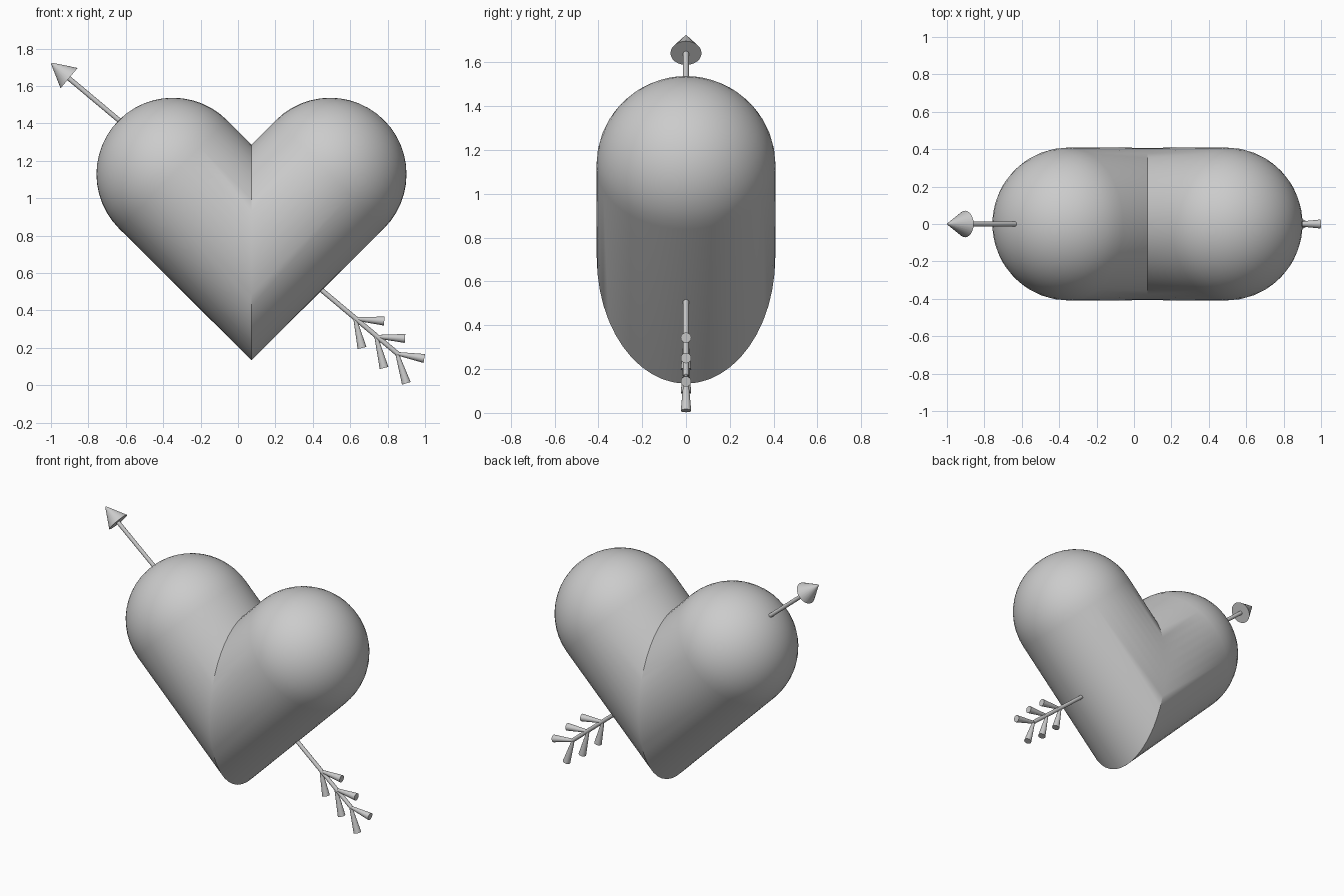
import bpy, bmesh, math
from mathutils import Vector, Matrix

if "Cube" in bpy.data.objects:
    bpy.data.objects.remove(bpy.data.objects["Cube"])


def add_object(name, bm):
    bmesh.ops.recalc_face_normals(bm, faces=bm.faces)
    mesh = bpy.data.meshes.new(name)
    bm.to_mesh(mesh)
    bm.free()
    ob = bpy.data.objects.new(name, mesh)
    bpy.context.collection.objects.link(ob)
    bpy.ops.object.select_all(action='DESELECT')
    ob.select_set(True)
    bpy.context.view_layer.objects.active = ob
    bpy.ops.object.shade_smooth_by_angle(angle=math.radians(30))
    return ob


def rod(name, start, end, r_start, r_end, sides=16):
    """Tapered rod between two (x, z) points in the y = 0 plane."""
    a, b = Vector((start[0], 0, start[1])), Vector((end[0], 0, end[1]))
    rot = (b - a).to_track_quat('Z', 'Y').to_matrix().to_4x4()
    bm = bmesh.new()
    bmesh.ops.create_cone(bm, cap_ends=True, segments=sides, radius1=r_start,
                          radius2=r_end, depth=(b - a).length,
                          matrix=Matrix.Translation((a + b) / 2) @ rot)
    return add_object(name, bm)


# Heart: a capsule tilted 45 degrees, cut at the middle plane and mirrored
R, CENTRE_X, AXIS_Z, REACH = 0.409, 0.072, 0.708, 0.42
bm = bmesh.new()
bmesh.ops.create_uvsphere(bm, u_segments=48, v_segments=24, radius=R)
for v in bm.verts:
    if v.co.z < -1e-4:
        v.co.z -= 1.2
bm.transform(Matrix.Translation((REACH, 0, REACH)) @ Matrix.Rotation(math.radians(45), 4, 'Y'))
bmesh.ops.bisect_plane(bm, geom=bm.verts[:] + bm.edges[:] + bm.faces[:],
                       plane_co=(0, 0, 0), plane_no=(1, 0, 0), clear_inner=True)
bmesh.ops.mirror(bm, geom=bm.verts[:] + bm.edges[:] + bm.faces[:],
                 axis='X', merge_dist=0.0005)
bmesh.ops.remove_doubles(bm, verts=bm.verts[:], dist=0.0005)
bm.transform(Matrix.Translation((CENTRE_X, 0, AXIS_Z)))
add_object("heart", bm)

# Arrow shaft and head
rod("arrow_shaft", (-0.91, 1.646), (0.855, 0.167), 0.013, 0.013)
rod("arrow_head", (-0.903, 1.642), (-0.997, 1.721), 0.071, 0.004, 24)

# Feathers: three pairs of flaring rods (root, upper end, lower end)
pairs = [((0.626, 0.355), (0.782, 0.343), (0.663, 0.199)),
         ((0.738, 0.260), (0.893, 0.250), (0.781, 0.092)),
         ((0.850, 0.169), (0.996, 0.143), (0.900, 0.010))]
for i, (root, upper, lower) in enumerate(pairs, 1):
    rod(f"feather_upper_{i}", root, upper, 0.009, 0.024)
    rod(f"feather_lower_{i}", root, lower, 0.009, 0.024)
